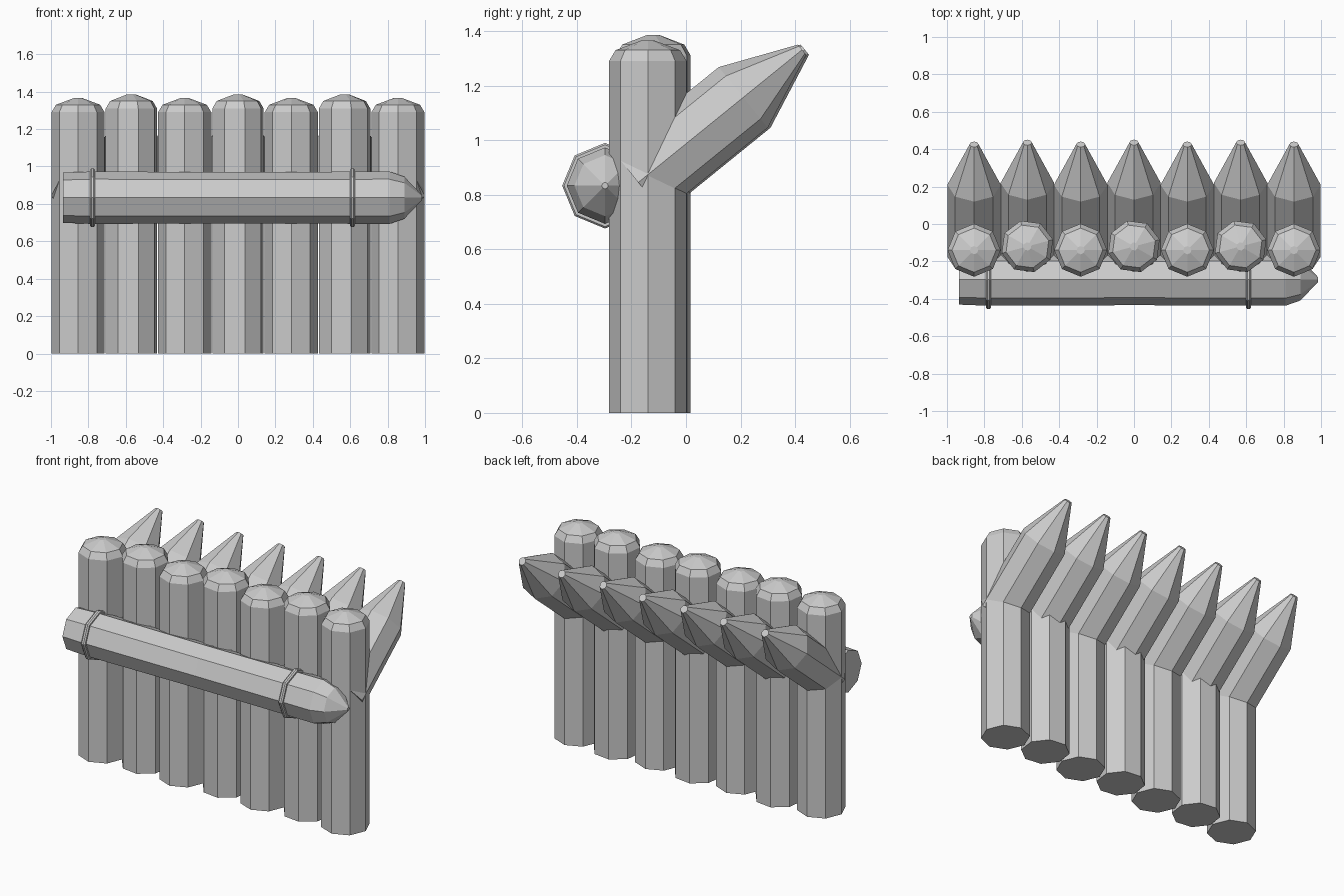
import bpy, bmesh, math
from mathutils import Vector, Matrix

if "Cube" in bpy.data.objects:
    bpy.data.objects.remove(bpy.data.objects["Cube"], do_unlink=True)

wood = bpy.data.materials.new("plain grey")
wood.use_nodes = True
GREY = (0.6, 0.6, 0.6, 1)
wood.diffuse_color = GREY
wood.node_tree.nodes["Principled BSDF"].inputs["Base Color"].default_value = GREY

SIDES = 8


def turned(name, profile, origin, axes, roll=0.0, closed=False):
    """Octagonal lathe: profile is (radius, distance) along axes[2]."""
    u, v, w = (Vector(a) for a in axes)
    o = Vector(origin)
    bm = bmesh.new()
    rings = []
    for r, t in profile:
        ring = []
        for k in range(SIDES):
            a = roll + k * math.tau / SIDES
            ring.append(bm.verts.new(o + w * t + (u * math.cos(a) + v * math.sin(a)) * r))
        rings.append(ring)
    pairs = list(zip(rings, rings[1:]))
    if closed:
        pairs.append((rings[-1], rings[0]))
    else:
        bm.faces.new(rings[0][::-1])
        bm.faces.new(rings[-1])
    for a, b in pairs:
        for k in range(SIDES):
            n = (k + 1) % SIDES
            bm.faces.new((a[k], a[n], b[n], b[k]))
    bmesh.ops.recalc_face_normals(bm, faces=bm.faces)
    me = bpy.data.meshes.new(name)
    bm.to_mesh(me)
    bm.free()
    me.materials.append(wood)
    ob = bpy.data.objects.new(name, me)
    bpy.context.collection.objects.link(ob)
    return ob


UP = ((1, 0, 0), (0, 1, 0), (0, 0, 1))
ALONG_X = ((0, 1, 0), (0, 0, 1), (1, 0, 0))
lean = math.radians(39)
c, s = math.cos(lean), math.sin(lean)
LEANING = ((1, 0, 0), (0, -s, c), (0, c, s))

# Row of upright posts, alternating in height, depth and turn, each with a rear spike
for i in range(7):
    x = 0.285 * (i - 3)
    odd = i % 2
    y = -0.14 + 0.02 * odd
    dz = 0.02 * odd
    turn = math.radians(15) * odd
    turned(f"post_{i + 1}",
           [(0.142, 0), (0.142, 1.29 + dz), (0.118, 1.33 + dz), (0.022, 1.366 + dz)],
           (x, y, 0), UP, turn)
    turned(f"spike_{i + 1}",
           [(0.143, 0), (0.143, 0.495), (0.024, 0.773)],
           (x, -0.175 + 0.01 * odd, 0.845), LEANING)

# Horizontal log across the front, with a pointed end
LOG = (0, -0.297, 0.833)
turned("cross_log",
       [(0.134, -0.935), (0.14, -0.78), (0.137, 0), (0.14, 0.81), (0.112, 0.89), (0.012, 0.985)],
       LOG, ALONG_X)

# Bands round the log
for name, x in (("right_band", -0.778), ("left_band", 0.612)):
    turned(name, [(0.13, x - 0.014), (0.15, x - 0.014), (0.157, x - 0.006),
                  (0.157, x + 0.006), (0.15, x + 0.014), (0.13, x + 0.014)],
           LOG, ALONG_X, closed=True)
